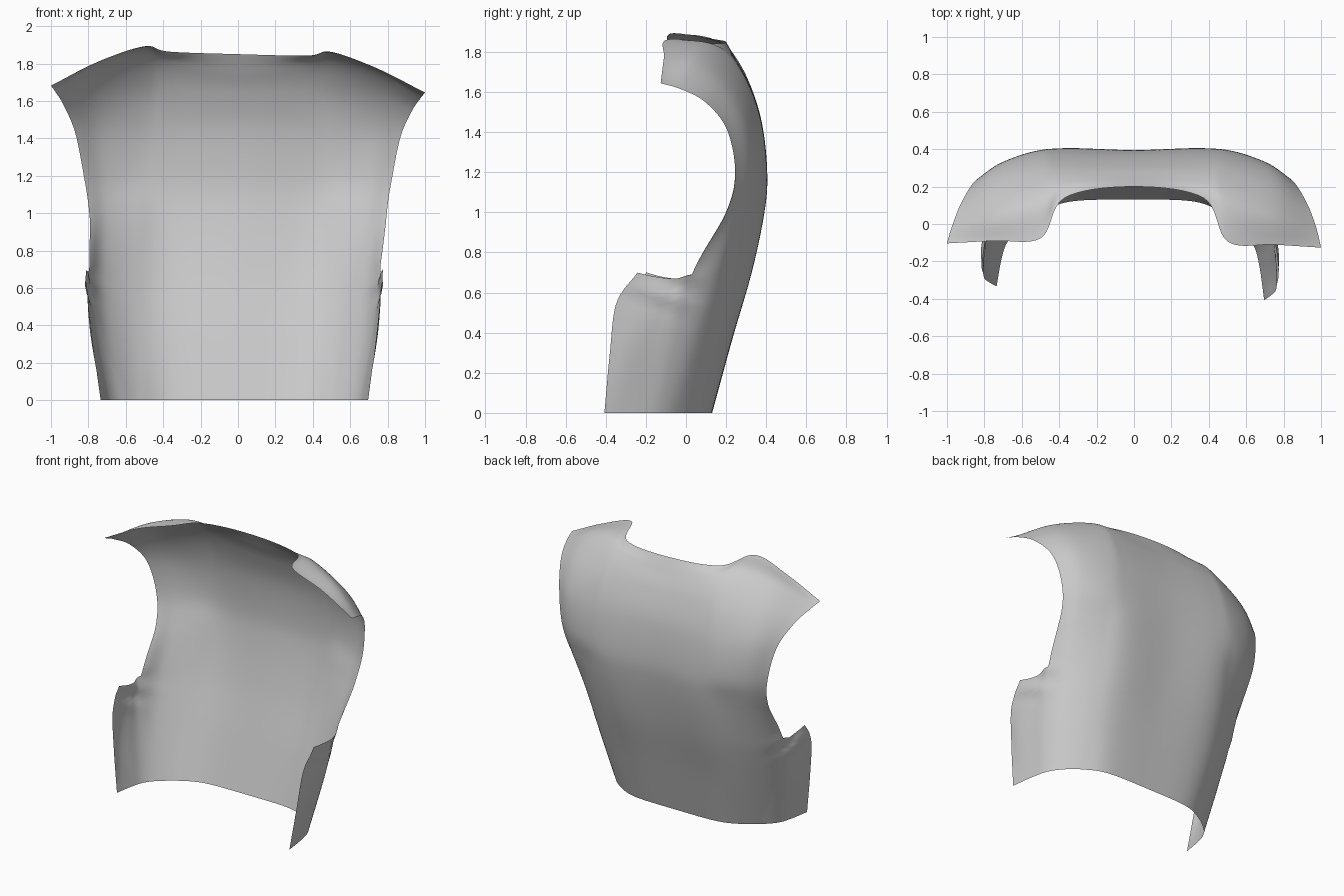
import bpy, bmesh, math
from mathutils import Vector

if "Cube" in bpy.data.objects:
    bpy.data.objects.remove(bpy.data.objects["Cube"])

V = Vector
# Vertical guide curves of one half, hem to neck / shoulder edge
centre = [(0, .13, 0), (0, .225, .35), (0, .32, .7), (0, .38, 1), (0, .395, 1.2),
          (0, .37, 1.45), (0, .31, 1.64), (0, .25, 1.76), (0, .2, 1.85)]
blade = [(.33, .12, 0), (.34, .22, .35), (.35, .325, .7), (.36, .39, 1), (.36, .405, 1.2),
         (.36, .377, 1.45), (.36, .307, 1.66), (.36, .22, 1.8), (.37, .14, 1.853)]
neck = [(.5, .05, 0), (.52, .165, .35), (.54, .27, .7), (.54, .35, 1), (.54, .387, 1.2),
        (.52, .365, 1.45), (.5, .28, 1.68), (.5, .13, 1.845), (.5, -.085, 1.877)]
shoulder = [(.61, -.04, 0), (.66, .06, .35), (.7, .16, .69), (.7, .28, 1), (.71, .325, 1.2),
            (.73, .3, 1.44), (.745, .2, 1.64), (.75, .05, 1.775), (.75, -.1, 1.79)]
armhole = [(.665, -.12, 0), (.73, -.05, .35), (.775, .03, .69), (.795, .2, 1), (.825, .245, 1.2),
           (.87, .205, 1.42), (.93, .1, 1.56), (.975, -.02, 1.63), (1, -.115, 1.663)]
# Underarm side panel guides, hem to armhole
side = [[(.69, -.21, 0), (.755, -.16, .35), (.785, -.05, .67)],
        [(.705, -.3, 0), (.768, -.26, .35), (.79, -.14, .68)],
        [(.715, -.37, 0), (.755, -.345, .3), (.782, -.315, .55), (.795, -.22, .7)]]


def spline(pts, t):
    """Catmull-Rom point at t (in control-point units), ends extrapolated."""
    i = max(0, min(int(t), len(pts) - 2))
    f = t - i
    b, c = pts[i], pts[i + 1]
    a = pts[i - 1] if i else b * 2 - c
    d = pts[i + 2] if i + 2 < len(pts) else c * 2 - b
    return (b * 2 + (c - a) * f + (a * 2 - b * 5 + c * 4 - d) * f * f
            + (b * 3 - a - c * 3 + d) * f ** 3) / 2


def worn(p, s):
    """Mirror to side s, adding the slight lean and the underarm creases."""
    x, y, z = p
    crease = math.exp(-((z - .62) / .09) ** 2 - ((y + .09) / .14) ** 2) * min(1, x / .7) ** 6
    x += .014 * crease * math.sin(38 * z + 16 * y)
    x = s * x - .02 * x * max(0, min(1, (.95 - z) / .3)) * 1.35
    if y < 0:
        y *= 1 + .1 * s
    z -= .018 * x * (z / 1.65) ** 4
    return V((x, y, z))


N, M = 10, 9                      # samples per guide span: up, across
main = [[V(p) for p in c] for c in (centre, blade, neck, shoulder, armhole)]
side = [[V(p) for p in c] for c in side]
bm = bmesh.new()
for s in (1, -1):
    rows = []
    for r in range(8 * N + 1):
        t = r / N
        ctrl = [spline(c, t) for c in main]
        if t <= 2:                # rows below the armhole carry the side panel
            ctrl += [spline(c, t / 2 * (len(c) - 1)) for c in side]
        mirrored = V((-ctrl[1].x, ctrl[1].y, ctrl[1].z))
        count = (len(ctrl) - 1) * M
        ctrl = [mirrored] + ctrl
        rows.append([bm.verts.new(worn(spline(ctrl, 1 + k / M), s)) for k in range(count + 1)])
    for lo, hi in zip(rows, rows[1:]):
        for k in range(min(len(lo), len(hi)) - 1):
            q = [lo[k], lo[k + 1], hi[k + 1], hi[k]]
            bm.faces.new(q[::-1] if s > 0 else q)
# Weld the centre seam
bmesh.ops.remove_doubles(bm, verts=bm.verts, dist=1e-4)
for f in bm.faces:
    f.smooth = True
me = bpy.data.meshes.new("vest_back")
bm.to_mesh(me)
bm.free()
ob = bpy.data.objects.new("vest_back", me)
bpy.context.collection.objects.link(ob)
